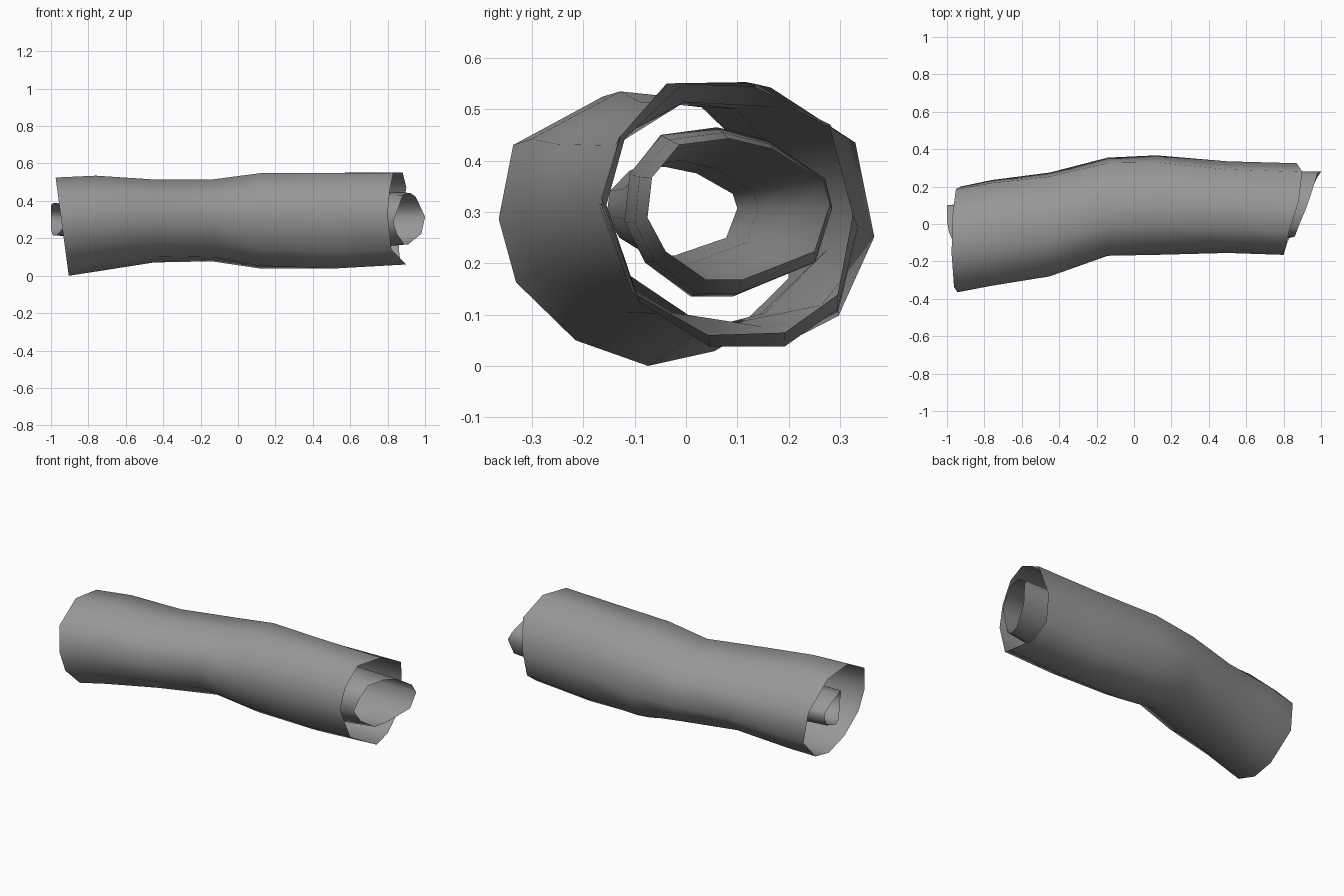
import bpy, bmesh, math

if "Cube" in bpy.data.objects:
    bpy.data.objects.remove(bpy.data.objects["Cube"])

# Dark grey bark
bark = bpy.data.materials.new("bark_grey")
bark.diffuse_color = (0.31, 0.31, 0.31, 1)
bark.use_nodes = True
bark.node_tree.nodes["Principled BSDF"].inputs["Base Color"].default_value = bark.diffuse_color


def bark_tube(name, rings, left_profile, right_profile, left_rim, right_rim):
    """Open tube from rings (x, y_min, y_max, z_min, z_max). The unit outline
    blends from left to right; rim lists hold the x of each end vertex."""
    bm = bmesh.new()
    sides = len(left_profile)
    x_first, x_last = rings[0][0], rings[-1][0]
    loops = []
    for i, (x, y0, y1, z0, z1) in enumerate(rings):
        t = (x - x_first) / (x_last - x_first)
        t = t * t * (3 - 2 * t)
        loop = []
        for k in range(sides):
            px = x
            if i == 0:
                px = left_rim[k]
            elif i == len(rings) - 1:
                px = right_rim[k]
            u = left_profile[k][0] * (1 - t) + right_profile[k][0] * t
            v = left_profile[k][1] * (1 - t) + right_profile[k][1] * t
            loop.append(bm.verts.new((px, (y0 + y1) / 2 + (y1 - y0) / 2 * u,
                                      (z0 + z1) / 2 + (z1 - z0) / 2 * v)))
        loops.append(loop)
    for a, b in zip(loops, loops[1:]):
        for k in range(sides):
            n = (k + 1) % sides
            bm.faces.new((a[k], a[n], b[n], b[k]))
    bmesh.ops.recalc_face_normals(bm, faces=bm.faces[:])
    for f in bm.faces:
        f.smooth = True
    mesh = bpy.data.meshes.new(name)
    bm.to_mesh(mesh)
    bm.free()
    mesh.materials.append(bark)
    obj = bpy.data.objects.new(name, mesh)
    bpy.context.collection.objects.link(obj)
    return obj


# Outer bark: bent ten-sided tube, slanted left end, ragged right end
outer_rings = [
    (-0.94, -0.365, 0.20, 0.00, 0.525),
    (-0.76, -0.33, 0.235, 0.022, 0.535),
    (-0.45, -0.28, 0.275, 0.07, 0.515),
    (-0.14, -0.17, 0.355, 0.075, 0.515),
    (0.12, -0.165, 0.367, 0.035, 0.55),
    (0.50, -0.155, 0.335, 0.033, 0.552),
    (0.85, -0.165, 0.325, 0.06, 0.553),
]
outer_left_profile = [(1, -0.35), (0.95, 0.35), (0.40, 0.92), (-0.28, 1.0), (-0.90, 0.64),
                      (-1, 0.09), (-0.88, -0.38), (-0.47, -0.81), (0.03, -1), (0.49, -0.89)]
outer_right_profile = [(1, -0.05), (0.81, 0.67), (0.15, 1), (-0.48, 0.99), (-0.85, 0.57),
                       (-1, 0.08), (-0.72, -0.68), (-0.15, -1), (0.46, -0.98), (0.88, -0.68)]
outer_left = [-0.94 - 0.035 * v for u, v in outer_left_profile]
outer_right = [0.87, 0.90, 0.88, 0.83, 0.81, 0.80, 0.82, 0.90, 0.87, 0.86]
bark_tube("outer_bark", outer_rings, outer_left_profile, outer_right_profile,
          outer_left, outer_right)

# Inner roll: narrower eleven-sided tube that pokes out of both ends
inner_rings = [
    (-0.97, -0.155, 0.10, 0.215, 0.388),
    (-0.60, -0.13, 0.14, 0.20, 0.40),
    (-0.15, -0.11, 0.22, 0.17, 0.43),
    (0.25, -0.12, 0.285, 0.135, 0.465),
    (0.60, -0.10, 0.285, 0.14, 0.455),
    (0.90, -0.075, 0.28, 0.168, 0.443),
]
inner_profile = [(1, 0.06), (0.93, 0.39), (0.38, 0.85), (-0.11, 1), (-0.65, 0.91),
                 (-0.95, 0.45), (-1, -0.12), (-0.80, -0.6), (-0.36, -1), (0.04, -1),
                 (0.83, -0.6)]
inner_left = [-1.0, -1.0, -1.0, -0.99, -0.96, -0.935, -0.925, -0.94, -0.97, -0.99, -1.0]
inner_right = [1.0, 0.98, 0.95, 0.92, 0.88, 0.86, 0.83, 0.85, 0.89, 0.91, 0.98]
bark_tube("inner_roll", inner_rings, inner_profile, inner_profile,
          inner_left, inner_right)
